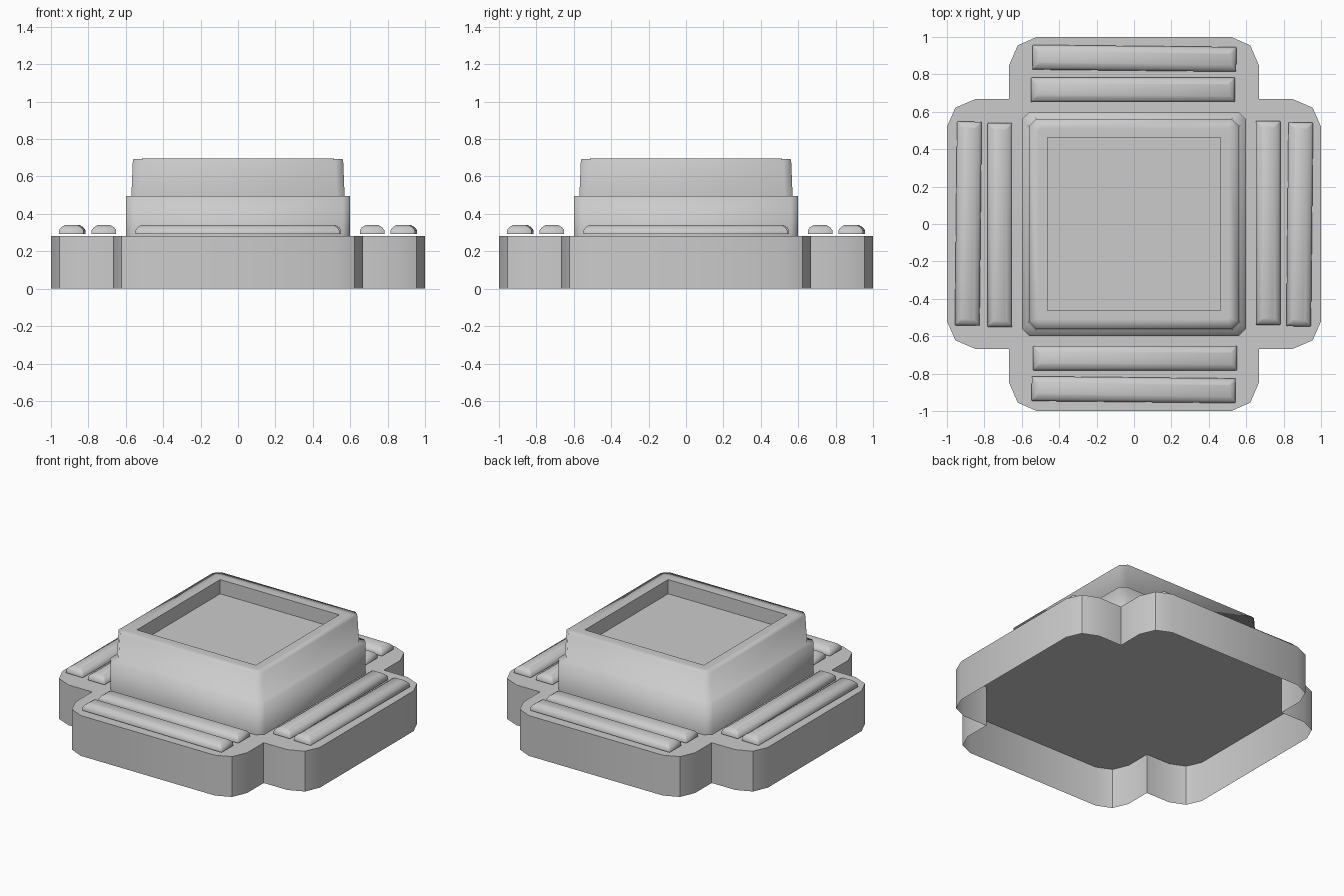
import bpy, bmesh, math
from mathutils import Matrix

if "Cube" in bpy.data.objects:
    bpy.data.objects.remove(bpy.data.objects["Cube"])


def loft(name, rings, cap_top=False, angle=30, matrix=None):
    """Skin a stack of equal-length point rings; angle is the smoothing limit."""
    bm = bmesh.new()
    loops = [[bm.verts.new(p) for p in ring] for ring in rings]
    n = len(loops[0])
    for a, b in zip(loops, loops[1:]):
        for i in range(n):
            j = (i + 1) % n
            bm.faces.new((a[i], a[j], b[j], b[i]))
    if cap_top:
        bm.faces.new(loops[-1])
    if matrix:
        bm.transform(matrix)
    bmesh.ops.remove_doubles(bm, verts=bm.verts, dist=1e-4)
    mesh = bpy.data.meshes.new(name)
    bm.to_mesh(mesh)
    bm.free()
    ob = bpy.data.objects.new(name, mesh)
    bpy.context.collection.objects.link(ob)
    bpy.ops.object.select_all(action='DESELECT')
    ob.select_set(True)
    bpy.context.view_layer.objects.active = ob
    if angle:
        bpy.ops.object.shade_smooth_by_angle(angle=math.radians(angle))
    return ob


def rect(hx, hy, cut, z):
    """Counter-clockwise rectangle with cut corners."""
    return [(hx, -hy + cut, z), (hx, hy - cut, z), (hx - cut, hy, z), (-hx + cut, hy, z),
            (-hx, hy - cut, z), (-hx, -hy + cut, z), (-hx + cut, -hy, z), (hx - cut, -hy, z)]


# Cross-shaped base with rounded arm ends, open underneath
quarter = [(1, .52), (.955, .622), (.85, .667), (.667, .667), (.667, .85), (.622, .955), (.52, 1)]
outline = []
for k in range(4):
    c, s = round(math.cos(k * math.pi / 2)), round(math.sin(k * math.pi / 2))
    outline += [(c * x - s * y, s * x + c * y) for x, y in quarter]
loft("base", [[(x, y, z) for x, y in outline] for z in (0, .283)], cap_top=True)

# Stepped housing, softly shaded across its ledge and rim
profile = [(.6, .04, .283), (.6, .04, .497), (.57, .04, .497), (.562, .04, .692),
           (.51, .01, .695), (.462, 0, .695)]
loft("housing", [rect(h, h, c, z) for h, c, z in profile], angle=120)

# Sunken square tray in the top of the housing
loft("tray", [rect(.462, .462, 0, z) for z in (.695, .595)], cap_top=True, angle=0)

# Two rounded bars on each arm, the outer one slightly skewed
bar = [rect(.545, .066, .003, .292), rect(.545, .066, .006, .312),
       rect(.534, .054, .006, .328), rect(.515, .033, .006, .341)]
for k, side in enumerate(("front", "right", "back", "left")):
    turn = Matrix.Rotation(k * math.pi / 2, 4, 'Z')
    for row, x, y, skew in (("inner", .006, -.717, 0), ("outer", -.002, -.886, -.6)):
        place = turn @ Matrix.Translation((x, y, 0)) @ Matrix.Rotation(math.radians(skew), 4, 'Z')
        loft(f"{side}_{row}_bar", bar, cap_top=True, angle=60, matrix=place)
